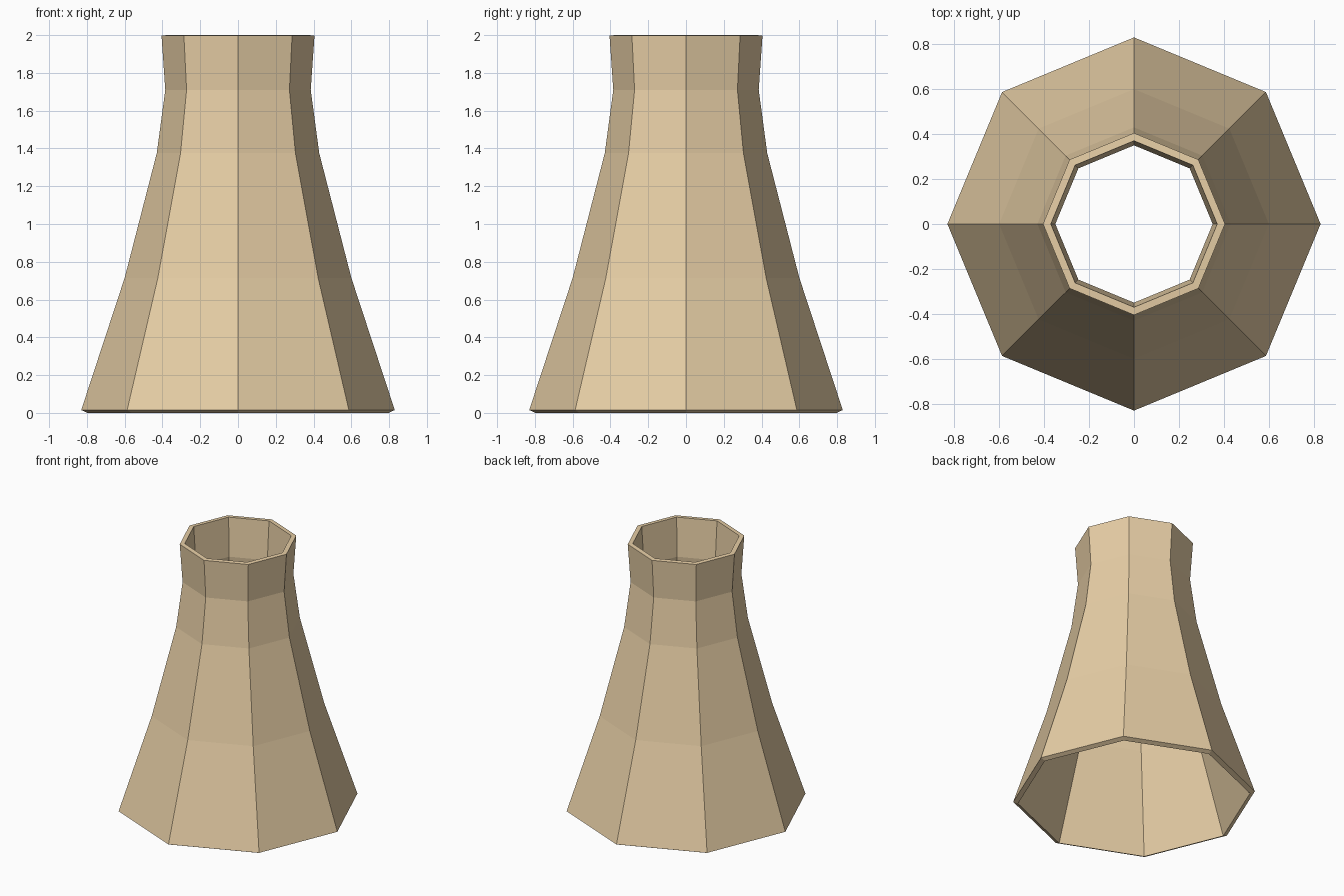
import bpy, bmesh, math

if "Cube" in bpy.data.objects:
    bpy.data.objects.remove(bpy.data.objects["Cube"])

SIDES = 8
# Closed wall cross-section (radius, height): up the outside, down the inside
PROFILE = [(0.83, 0.015), (0.60, 0.715), (0.43, 1.375), (0.385, 1.71), (0.405, 1.998),
           (0.37, 2.0), (0.35, 1.71), (0.395, 1.37), (0.565, 0.70), (0.797, 0.0)]

# Flared tower shell, open at both ends
bm = bmesh.new()
rings = []
for r, z in PROFILE:
    angles = [2 * math.pi * i / SIDES for i in range(SIDES)]
    rings.append([bm.verts.new((r * math.cos(a), r * math.sin(a), z)) for a in angles])
for k, lower in enumerate(rings):
    upper = rings[(k + 1) % len(rings)]
    for i in range(SIDES):
        j = (i + 1) % SIDES
        bm.faces.new((lower[i], lower[j], upper[j], upper[i]))
bmesh.ops.recalc_face_normals(bm, faces=bm.faces)

mesh = bpy.data.meshes.new("tower_shell")
bm.to_mesh(mesh)
bm.free()
tower = bpy.data.objects.new("tower_shell", mesh)
bpy.context.collection.objects.link(tower)

# Sand-coloured finish
sand = bpy.data.materials.new("sand")
sand.diffuse_color = (0.80, 0.62, 0.38, 1)
sand.use_nodes = True
sand.node_tree.nodes["Principled BSDF"].inputs["Base Color"].default_value = sand.diffuse_color
mesh.materials.append(sand)
